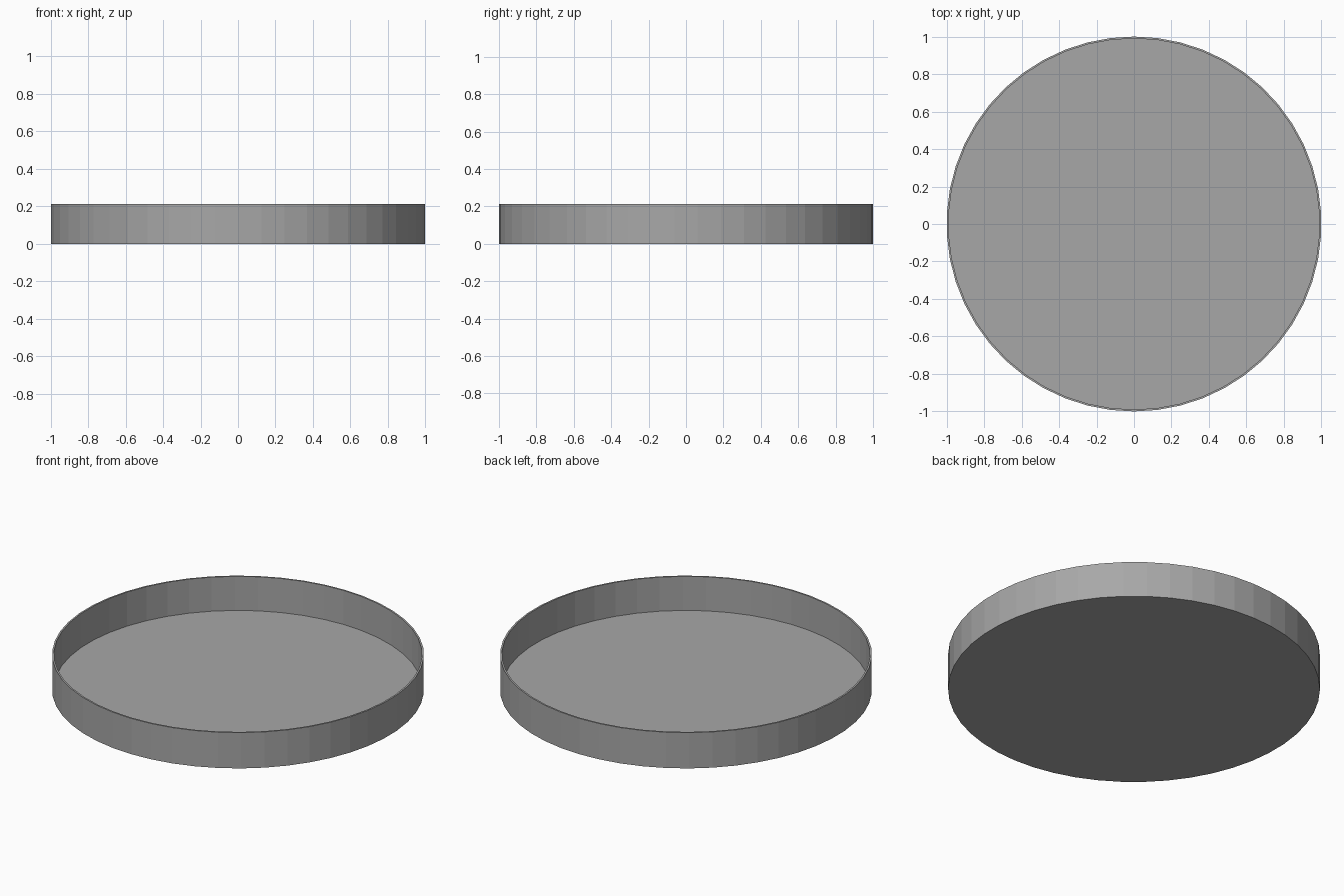
import bpy, bmesh
from math import sin, cos, tau

if "Cube" in bpy.data.objects:
    bpy.data.objects.remove(bpy.data.objects["Cube"])

SIDES = 50
HEIGHT, R_OUT, R_IN, FLOOR = 0.212, 1.0, 0.99, 0.01

bm = bmesh.new()

def ring(r, z):
    # vertices start on the y axis
    return [bm.verts.new((r * sin(tau * i / SIDES), -r * cos(tau * i / SIDES), z))
            for i in range(SIDES)]

# Dish profile: underside, outer wall, rim, inner wall, floor
rings = [ring(r, z) for r, z in
         ((R_OUT, 0), (R_OUT, HEIGHT), (R_IN, HEIGHT), (R_IN, FLOOR))]
for a, b in zip(rings, rings[1:]):
    for i in range(SIDES):
        j = (i + 1) % SIDES
        bm.faces.new((a[i], a[j], b[j], b[i]))
bm.faces.new(rings[0][::-1])
bm.faces.new(rings[-1])
bmesh.ops.recalc_face_normals(bm, faces=bm.faces)

mesh = bpy.data.meshes.new("round_tray")
bm.to_mesh(mesh)
bm.free()
bpy.context.collection.objects.link(bpy.data.objects.new("round_tray", mesh))

# Dark grey finish
grey = bpy.data.materials.new("dark_grey")
grey.diffuse_color = (0.39, 0.39, 0.39, 1)
grey.use_nodes = True
grey.node_tree.nodes["Principled BSDF"].inputs["Base Color"].default_value = grey.diffuse_color
mesh.materials.append(grey)
